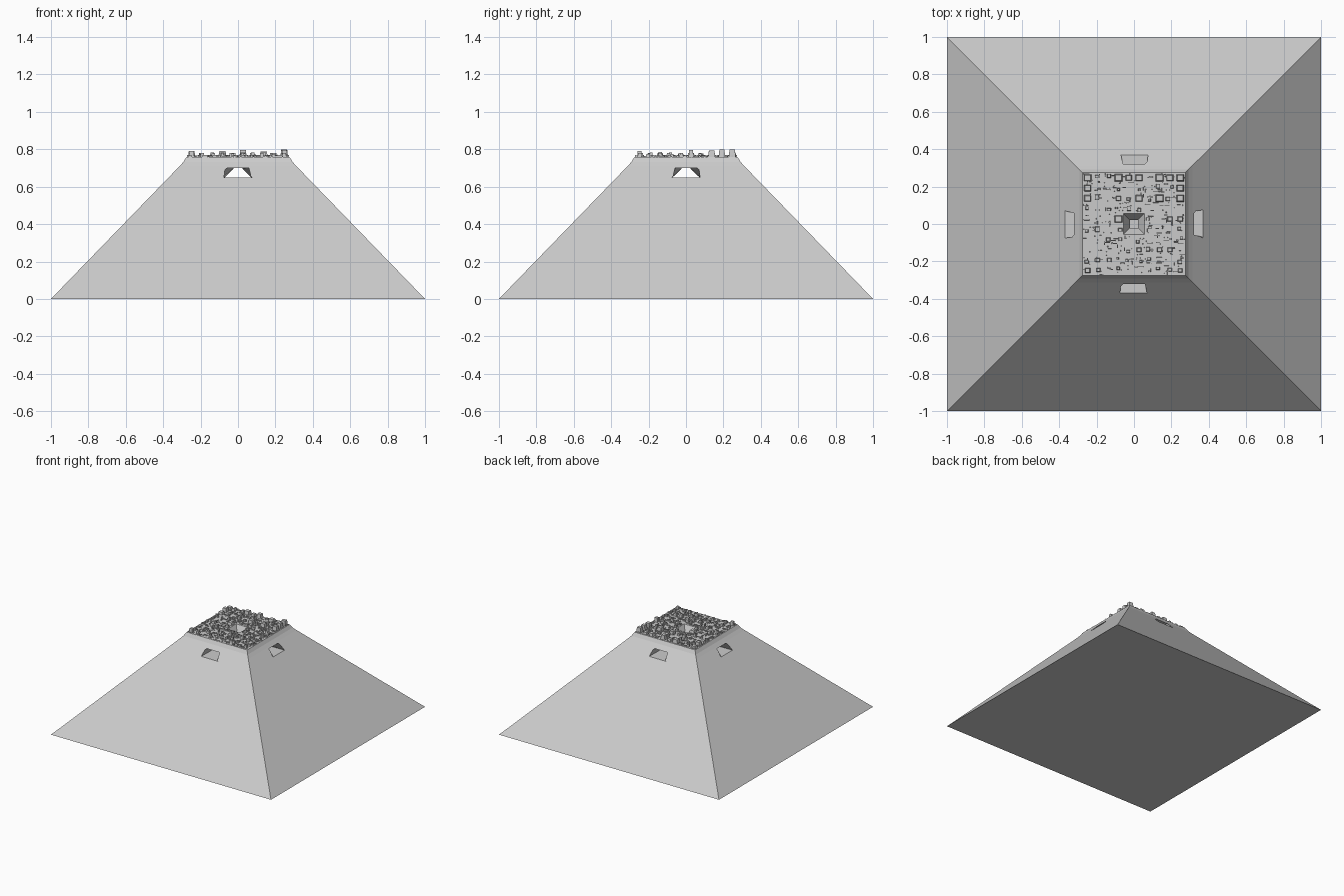
import bpy, bmesh, random

if "Cube" in bpy.data.objects:
    bpy.data.objects.remove(bpy.data.objects["Cube"])

random.seed(7)
TOP = 0.76


def loft(name, rings):
    """Closed solid through equally sized rings of points."""
    bm = bmesh.new()
    vs = [[bm.verts.new(p) for p in r] for r in rings]
    n = len(rings[0])
    for a, b in zip(vs, vs[1:]):
        for i in range(n):
            j = (i + 1) % n
            bm.faces.new((a[i], a[j], b[j], b[i]))
    bm.faces.new(vs[0])
    bm.faces.new(vs[-1])
    bmesh.ops.recalc_face_normals(bm, faces=bm.faces)
    me = bpy.data.meshes.new(name)
    bm.to_mesh(me)
    bm.free()
    ob = bpy.data.objects.new(name, me)
    bpy.context.collection.objects.link(ob)
    return ob


def square(h, z):
    return [(-h, -h, z), (h, -h, z), (h, h, z), (-h, h, z)]


def cut(target, cutter):
    m = target.modifiers.new("cut", 'BOOLEAN')
    m.operation, m.solver, m.object = 'DIFFERENCE', 'EXACT', cutter
    bpy.context.view_layer.objects.active = target
    bpy.ops.object.modifier_apply(modifier=m.name)
    bpy.data.objects.remove(cutter)


# Main sloped body, steepening close to the roof
body = loft("pyramid_body", [square(1, 0), square(0.312, 0.71),
                             square(0.292, 0.732), square(0.275, TOP)])


# Crossing window tunnels that narrow at the ceiling toward the middle
def tunnel(axis):
    z0 = 0.65 + 0.0004 * axis
    z1 = 0.70 + 0.0004 * axis
    rings = []
    for d, lo, hi in ((-0.42, 0.076, 0.07), (0, 0.07, 0.02), (0.42, 0.076, 0.07)):
        pts = [(-lo, z0), (lo, z0), (hi, z1), (-hi, z1)]
        rings.append([(d, u, z) if axis else (u, d, z) for u, z in pts])
    return loft("tunnel_cutter", rings)


cut(body, tunnel(0))
cut(body, tunnel(1))

# Roof funnel down to the tunnels
cut(body, loft("funnel_cutter", [square(0.02, 0.68), square(0.021, 0.702),
                                 square(0.067, 0.78)]))

# Roof clutter, gathered in one mesh
bm = bmesh.new()


def block(x, y, sx, sy, h, taper=0.8):
    lim = 0.273
    x = max(-lim + sx / 2, min(lim - sx / 2, x))
    y = max(-lim + sy / 2, min(lim - sy / 2, y))
    if abs(x) < 0.055 + sx / 2 and abs(y) < 0.055 + sy / 2:
        return
    res = bmesh.ops.create_cube(bm, size=1)
    for v in res["verts"]:
        t = taper if v.co.z > 0 else 1
        v.co = (x + v.co.x * sx * t, y + v.co.y * sy * t,
                TOP + (h if v.co.z > 0 else -0.004))


# Large blocks: column, row on a ten by ten roof grid, size, height
big = [(0, 9, .042, .018), (0, 8, .04, .03), (0, 7, .04, .02), (3, 9, .045, .03),
       (4, 9, .035, .02), (5, 9, .04, .035), (7, 9, .045, .022), (8, 9, .04, .015),
       (9, 9, .042, .04), (9, 8, .04, .038), (9, 7, .042, .034), (3, 7, .03, .022),
       (5, 7, .04, .025), (7, 7, .045, .028), (3, 5, .045, .02), (8, 5, .03, .018),
       (9, 5, .03, .036), (2, 3, .025, .022), (7, 2, .03, .025), (0, 0, .03, .03),
       (9, 0, .025, .02), (5, 2, .028, .02), (1, 1, .025, .015), (8, 2, .028, .02)]
taken = set()
for i, j, s, h in big:
    x, y = -0.248 + i * 0.055, -0.248 + j * 0.055
    taken.add((i, j))
    block(x, y, s, s * 0.9, h, 0.75)

# Small boxes, bars and low plates in every roof cell
for i in range(10):
    for j in range(10):
        x, y = -0.248 + i * 0.055, -0.248 + j * 0.055
        if (i, j) not in taken and random.random() < 0.5:
            s = random.uniform(0.014, 0.026)
            block(x + random.uniform(-.012, .012), y + random.uniform(-.012, .012),
                  s, s * random.uniform(0.7, 1.2), random.uniform(0.008, 0.022))
        for k in range(5):
            a, b = random.choice(((.02, .006), (.006, .02), (.009, .008), (.03, .004)))
            block(x + random.uniform(-.024, .024), y + random.uniform(-.024, .024),
                  a, b, random.uniform(0.003, 0.01), 0.9)

me = bpy.data.meshes.new("roof_blocks")
bm.to_mesh(me)
bm.free()
bpy.context.collection.objects.link(bpy.data.objects.new("roof_blocks", me))
